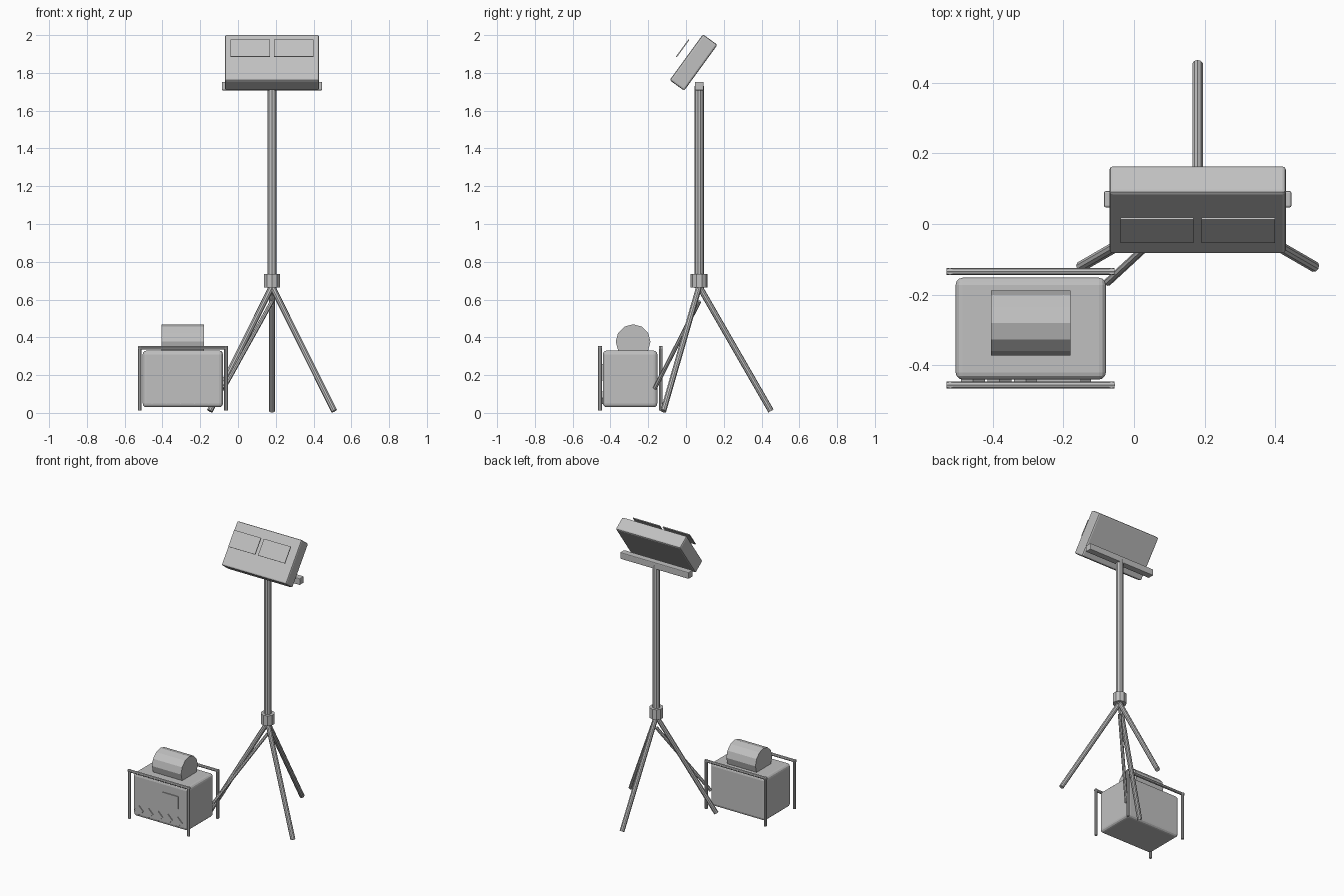
import bpy, math
from mathutils import Vector, Matrix

if "Cube" in bpy.data.objects:
    bpy.data.objects.remove(bpy.data.objects["Cube"])

grey = bpy.data.materials.new("grey metal")
grey.diffuse_color = (0.53, 0.53, 0.53, 1)
grey.use_nodes = True
grey.node_tree.nodes["Principled BSDF"].inputs["Base Color"].default_value = grey.diffuse_color


def finish(name, bevel=0.0, segments=2):
    ob = bpy.context.object
    ob.name = name
    ob.data.materials.append(grey)
    if bevel:
        mod = ob.modifiers.new("bevel", 'BEVEL')
        mod.width = bevel
        mod.segments = segments
    return ob


def box(name, center, size, tilt=0.0, bevel=0.0, segments=2):
    bpy.ops.mesh.primitive_cube_add(size=1)
    ob = bpy.context.object
    ob.data.transform(Matrix.Diagonal((*size, 1)))
    ob.location = center
    ob.rotation_euler.x = tilt
    return finish(name, bevel, segments)


def rod(name, start, end, radius, sides=10, spin=0.0):
    a, b = Vector(start), Vector(end)
    d = b - a
    bpy.ops.mesh.primitive_cylinder_add(vertices=sides, radius=radius, depth=d.length)
    ob = bpy.context.object
    ob.data.transform(Matrix.Rotation(spin, 4, 'Z'))
    ob.location = (a + b) / 2
    ob.rotation_euler = d.to_track_quat('Z', 'Y').to_euler()
    return finish(name)


PX, PY = 0.18, 0.07  # mast position

# Mast, collar and spread tripod legs
rod("mast", (PX, PY, 0.66), (PX, PY, 1.73), 0.025)
rod("collar", (PX, PY, 0.665), (PX, PY, 0.735), 0.045)
for i, deg in enumerate((90, 210, 330)):
    a = math.radians(deg)
    foot = (PX + 0.38 * math.cos(a), PY + 0.38 * math.sin(a), 0.01)
    rod(f"tripod_leg_{i + 1}", (PX, PY, 0.67), foot, 0.016)

# Cable from the mast to the generator
rod("power_cable", (PX, PY, 0.59), (-0.075, -0.165, 0.13), 0.011, 8)

# Crossbar carrying the lamp
box("crossbar", (PX, PY, 1.73), (0.53, 0.046, 0.046), bevel=0.005)

# Tilted lamp housing with two plates in front of it
tilt = math.radians(-36)
lamp_center = Vector((PX, 0.04, 1.855))
turn = Matrix.Rotation(tilt, 3, 'X')
box("lamp_housing", lamp_center, (0.50, 0.095, 0.30), tilt, bevel=0.01)
for side, label in ((-1, "left"), (1, "right")):
    pos = lamp_center + turn @ Vector((side * 0.115, -0.091, 0.027))
    box(f"lamp_plate_{label}", pos, (0.207, 0.006, 0.113), tilt)

# Generator body and fuel drum
box("generator_body", (-0.292, -0.296, 0.18), (0.425, 0.288, 0.30), bevel=0.02, segments=3)
rod("fuel_drum", (-0.405, -0.28, 0.377), (-0.18, -0.28, 0.377), 0.092, 12)

# Control panel and row of diamond sockets on the generator front
box("control_panel", (-0.213, -0.442, 0.215), (0.125, 0.008, 0.085))
for i in range(5):
    x = -0.455 + 0.075 * i
    rod(f"socket_{i + 1}", (x, -0.438, 0.08), (x, -0.446, 0.08), 0.034, 4)

# Protective rails on both long sides
for y, label in ((-0.455, "front"), (-0.134, "back")):
    rod(f"{label}_top_rail", (-0.53, y, 0.345), (-0.055, y, 0.345), 0.01, 8)
    for x, end in ((-0.52, "left"), (-0.063, "right")):
        rod(f"{label}_{end}_post", (x, y, 0.012), (x, y, 0.353), 0.01, 8)
